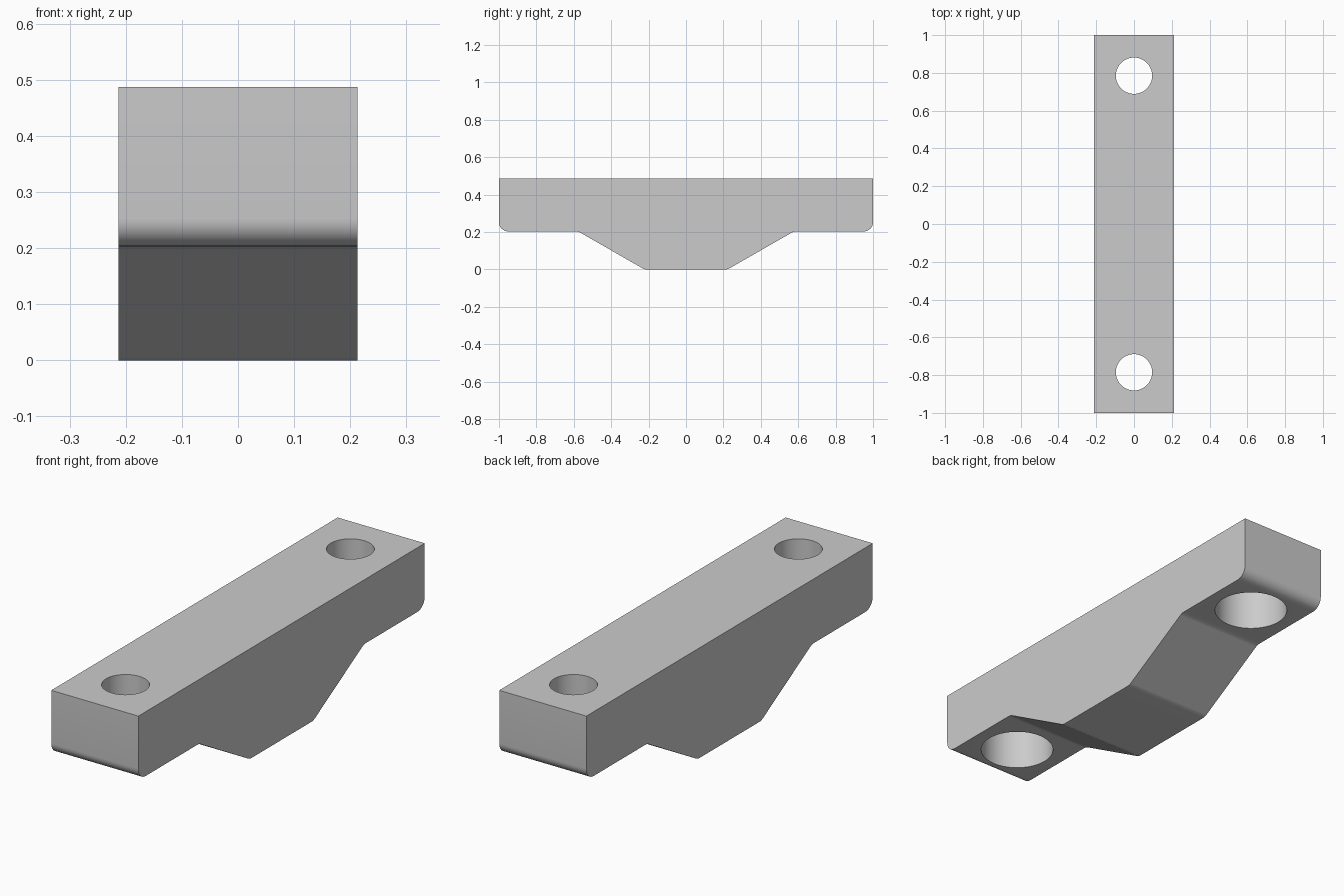
import bpy, bmesh, math
from mathutils import Vector

cube = bpy.data.objects.get("Cube")
if cube:
    bpy.data.objects.remove(cube, do_unlink=True)

HALF_WIDTH, TOP, SHELF = 0.213, 0.487, 0.203
HOLE_Y, STEP_Z = 0.785, 0.39

grey = bpy.data.materials.new("plain grey")
grey.use_nodes = True
colour = (0.6, 0.6, 0.6, 1)
grey.diffuse_color = colour
grey.node_tree.nodes["Principled BSDF"].inputs["Base Color"].default_value = colour


def fillet(before, corner, after, radius, steps=8):
    """Points of an arc that rounds one profile corner."""
    a = (before - corner).normalized()
    b = (after - corner).normalized()
    half = a.angle(b) / 2
    centre = corner + (a + b).normalized() * radius / math.sin(half)
    start = corner + a * radius / math.tan(half) - centre
    end = corner + b * radius / math.tan(half) - centre
    sweep = math.pi - 2 * half
    return [centre + (start * math.sin((1 - i / steps) * sweep)
                      + end * math.sin(i / steps * sweep)) / math.sin(sweep)
            for i in range(steps + 1)]


def new_object(name, bm):
    bmesh.ops.recalc_face_normals(bm, faces=bm.faces)
    mesh = bpy.data.meshes.new(name)
    bm.to_mesh(mesh)
    bm.free()
    mesh.materials.append(grey)
    obj = bpy.data.objects.new(name, mesh)
    bpy.context.collection.objects.link(obj)
    return obj


# Side profile of the right half (y, z), mirrored for the other end
corners = [Vector(p) for p in ((0, 0), (0.222, 0), (0.576, SHELF), (1, SHELF), (1, TOP))]
half = []
for i in (1, 2, 3):
    half += fillet(corners[i - 1], corners[i], corners[i + 1], 0.05)
half.append(corners[-1])
outline = half + [Vector((-p.x, p.y)) for p in reversed(half)]

# Block extruded across the width
bm = bmesh.new()
face = bm.faces.new([bm.verts.new((-HALF_WIDTH, p.x, p.y)) for p in outline])
side = bmesh.ops.extrude_face_region(bm, geom=[face])
bmesh.ops.translate(bm, vec=(2 * HALF_WIDTH, 0, 0),
                    verts=[v for v in side["geom"] if isinstance(v, bmesh.types.BMVert)])
block = new_object("mounting_block", bm)


# Stepped cutter: narrow bolt hole above, wide counterbore below
def hole_cutter(name, y):
    bm = bmesh.new()
    steps = ((0.155, 0.1), (0.155, STEP_Z), (0.096, STEP_Z), (0.096, TOP + 0.1))
    count = 64
    rings = [[bm.verts.new((r * math.cos(math.tau * i / count),
                            y + r * math.sin(math.tau * i / count), z))
              for i in range(count)] for r, z in steps]
    for low, high in zip(rings, rings[1:]):
        for i in range(count):
            j = (i + 1) % count
            bm.faces.new((low[i], low[j], high[j], high[i]))
    bm.faces.new(rings[0])
    bm.faces.new(rings[-1])
    cutter = new_object(name, bm)
    cutter.hide_render = True
    cutter.hide_set(True)
    return cutter


bpy.context.view_layer.objects.active = block
block.select_set(True)
for name, y in (("front_hole_cutter", -HOLE_Y), ("back_hole_cutter", HOLE_Y)):
    cutter = hole_cutter(name, y)
    cut = block.modifiers.new(name, "BOOLEAN")
    cut.operation = "DIFFERENCE"
    cut.solver = "EXACT"
    cut.object = cutter
    bpy.ops.object.modifier_apply(modifier=cut.name)
    bpy.data.objects.remove(cutter, do_unlink=True)

bpy.ops.object.shade_smooth_by_angle(angle=math.radians(30))
